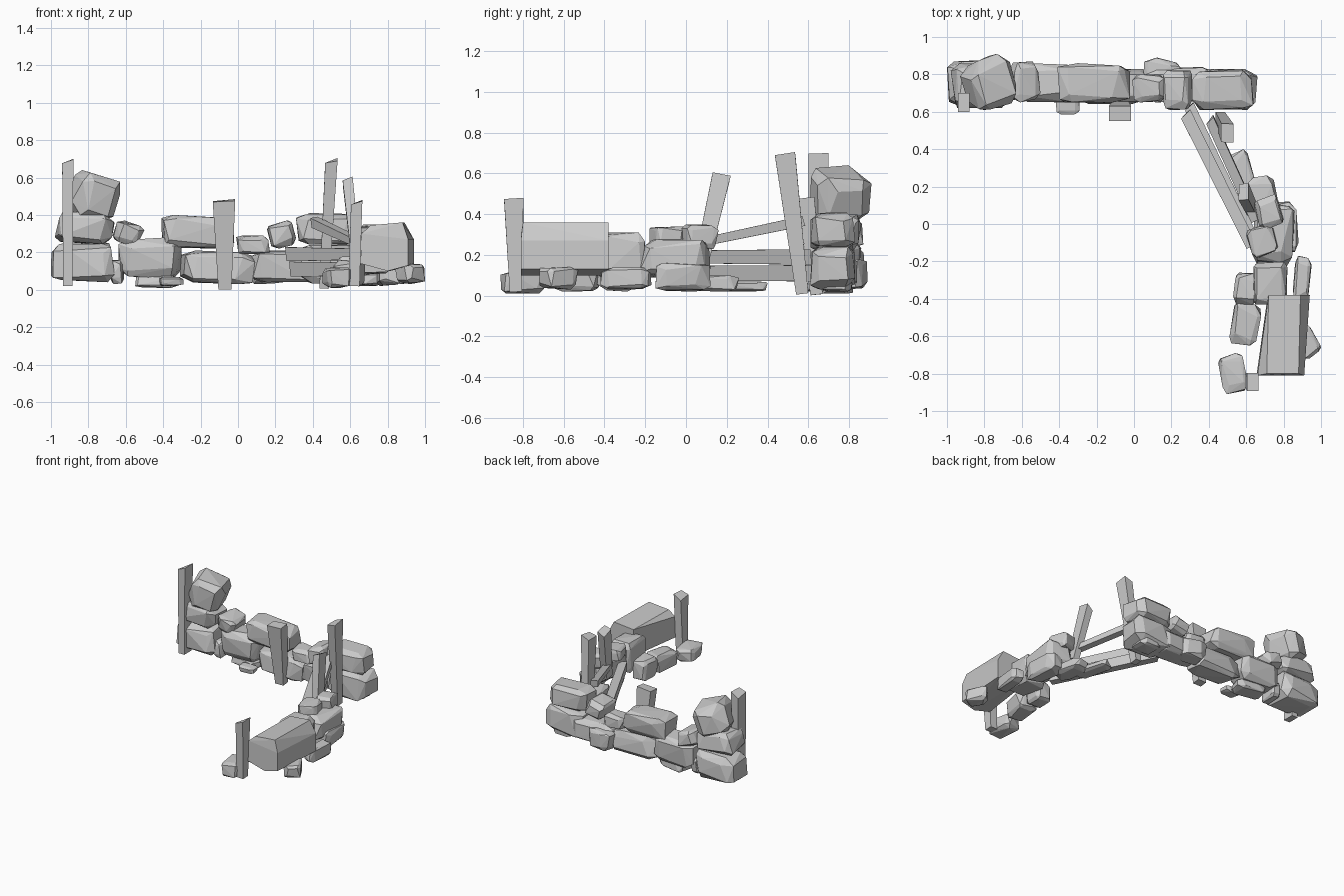
import bpy, bmesh, random
from mathutils import Vector, Euler
random.seed(7)


def finish(bm, name):
    bmesh.ops.recalc_face_normals(bm, faces=bm.faces)
    me = bpy.data.meshes.new(name)
    bm.to_mesh(me)
    bm.free()
    ob = bpy.data.objects.new(name, me)
    bpy.context.collection.objects.link(ob)
    return ob


def hull(name, pts):
    bm = bmesh.new()
    for p in pts:
        bm.verts.new(p)
    res = bmesh.ops.convex_hull(bm, input=bm.verts)
    junk = {g for g in res["geom_interior"] + res["geom_unused"]
            if isinstance(g, bmesh.types.BMVert)}
    bmesh.ops.delete(bm, geom=list(junk), context='VERTS')
    return finish(bm, name)


def stone(name, x0, x1, y0, y1, z0, z1, yaw=0.0, chip=0.42, rough=0.2, pitch=0.0):
    """Faceted stone: hull of a jittered chamfered box, fitted to its bounds."""
    pts = []
    for sx in (-1, 1):
        for sy in (-1, 1):
            for sz in (-1, 1):
                for axis in range(3):
                    p = Vector((sx, sy, sz))
                    for a in range(3):
                        cut = 0 if a == axis else chip * random.uniform(0.4, 1.2)
                        p[a] *= 1 - cut + random.uniform(-rough, rough) * 0.5
                    pts.append(p)
    rot = Euler((0, pitch, yaw)).to_matrix()
    half = Vector((x1 - x0, y1 - y0, z1 - z0)) / 2
    pts = [rot @ Vector([p[a] * half[a] for a in range(3)]) for p in pts]
    lo = [min(p[a] for p in pts) for a in range(3)]
    hi = [max(p[a] for p in pts) for a in range(3)]
    target = ((x0, x1), (y0, y1), (z0, z1))
    return hull(name, [[t[0] + (p[a] - lo[a]) / (hi[a] - lo[a]) * (t[1] - t[0])
                        for a, t in enumerate(target)] for p in pts])


def timber(name, p, q, w0, w1, d0, d1, side=(1, 0, 0), tip=0.04):
    """Rough squared timber from p to q, with a split, slanted far end."""
    p, q = Vector(p), Vector(q)
    axis = (q - p).normalized()
    u = Vector(side)
    u = (u - axis * u.dot(axis)).normalized()
    v = axis.cross(u)
    bm = bmesh.new()
    rings = []
    for c, w, d, slant in ((p, w0, d0, 0), (q, w1, d1, tip)):
        rings.append([bm.verts.new(c + u * a * w / 2 + v * b * d / 2 - axis * slant * k)
                      for a, b, k in ((-1, -1, 0.6), (1, -1, 0.1), (1, 1, 0), (-1, 1, 1))])
    for i in range(4):
        r, s = rings
        bm.faces.new((r[i], r[(i + 1) % 4], s[(i + 1) % 4], s[i]))
    bm.faces.new(rings[0])
    bm.faces.new(rings[-1])
    return finish(bm, name)


# Back wall, lower course
stone("back_wall_base_1", -1.00, -0.66, 0.62, 0.88, 0.04, 0.25)
stone("back_wall_base_2", -0.64, -0.30, 0.65, 0.86, 0.06, 0.28)
stone("back_wall_base_3", -0.31, 0.09, 0.64, 0.83, 0.03, 0.21, pitch=0.05)
stone("back_wall_base_4", 0.06, 0.44, 0.65, 0.84, 0.04, 0.21)
stone("back_wall_base_5", 0.33, 0.66, 0.61, 0.83, 0.03, 0.24)
# Back wall, upper courses
stone("back_wall_mid_left", -0.98, -0.66, 0.62, 0.86, 0.24, 0.42, pitch=0.06)
stone("back_wall_top_left", -0.93, -0.63, 0.61, 0.91, 0.36, 0.64, 0.3, 0.5, pitch=0.35)
stone("back_wall_upper_1", -0.67, -0.50, 0.65, 0.87, 0.23, 0.37, pitch=0.35)
stone("back_wall_upper_2", -0.41, -0.02, 0.65, 0.86, 0.22, 0.40, pitch=0.05)
stone("back_wall_upper_3", -0.01, 0.17, 0.65, 0.80, 0.19, 0.29)
stone("back_wall_upper_4", 0.155, 0.31, 0.61, 0.82, 0.22, 0.37, pitch=-0.3)
stone("back_wall_upper_5", 0.31, 0.64, 0.61, 0.83, 0.24, 0.41)
# Rubble at the foot of the back wall
for i, b in enumerate([(-0.68, -0.61, 0.66, 0.82, 0.03, 0.16),
                       (-0.55, -0.31, 0.66, 0.82, 0.01, 0.08),
                       (-0.42, -0.29, 0.585, 0.68, 0.02, 0.07),
                       (0.05, 0.25, 0.74, 0.89, 0.03, 0.18),
                       (0.43, 0.60, 0.66, 0.82, 0.02, 0.10)]):
    stone(f"back_rubble_{i + 1}", *b, random.uniform(-0.3, 0.3))

# Side wall: large prismatic block, then the smaller stones
front = [(0.655, 0.14), (0.66, 0.30), (0.71, 0.345), (0.88, 0.36), (0.93, 0.27), (0.93, 0.13), (0.80, 0.10)]
hull("side_wall_large_block",
     [(x - 0.02 if x > 0.9 else x, -0.80 if z > 0.32 else -0.81, z) for x, z in front]
     + [(x + (0.06 if x < 0.7 else 0.01), -0.38, z) for x, z in front])
stone("side_wall_block_2", 0.64, 0.82, -0.43, -0.20, 0.08, 0.31, 0, 0.3)
stone("side_wall_block_3", 0.63, 0.86, -0.23, 0.12, 0.09, 0.275, -0.1)
stone("side_wall_top_1", 0.60, 0.77, -0.18, 0.00, 0.25, 0.34, 0.3)
stone("side_wall_top_2", 0.64, 0.80, -0.03, 0.16, 0.23, 0.35, 0.3)
# Rubble along the side wall
for i, b in enumerate([(0.45, 0.61, -0.91, -0.69, 0.01, 0.12, 0.2),
                       (0.51, 0.68, -0.65, -0.42, 0.02, 0.16, -0.2),
                       (0.53, 0.66, -0.44, -0.26, 0.02, 0.18, -0.1),
                       (0.84, 1.00, -0.72, -0.53, 0.03, 0.14, 0.6),
                       (0.85, 0.95, -0.42, -0.17, 0.03, 0.14, -0.1),
                       (0.74, 0.88, -0.15, 0.12, 0.02, 0.16, 0.1),
                       (0.60, 0.78, 0.00, 0.26, 0.02, 0.10, 0.2),
                       (0.51, 0.66, 0.12, 0.40, 0.02, 0.07, 0.4)]):
    stone(f"side_rubble_{i + 1}", *b)

# Upright stakes
timber("left_stake", (-0.91, 0.645, 0.02), (-0.91, 0.65, 0.70), 0.05, 0.06, 0.09, 0.10)
timber("middle_stake", (-0.07, 0.64, 0.005), (-0.075, 0.59, 0.48), 0.07, 0.12, 0.06, 0.08, tip=0.01)
timber("corner_stake", (0.46, 0.57, 0.01), (0.50, 0.485, 0.70), 0.05, 0.065, 0.06, 0.10, tip=0.03)
timber("side_stake", (0.63, 0.08, 0.18), (0.585, 0.175, 0.595), 0.05, 0.055, 0.07, 0.09, tip=0.03)
timber("front_stake", (0.62, -0.835, 0.02), (0.635, -0.845, 0.48), 0.06, 0.06, 0.06, 0.095)

# Fallen rails bridging the gap between the walls
timber("lower_rail", (0.66, -0.13, 0.11), (0.29, 0.64, 0.11), 0.06, 0.06, 0.07, 0.08)
timber("middle_rail", (0.63, -0.12, 0.19), (0.27, 0.60, 0.19), 0.06, 0.065, 0.06, 0.075)
timber("upper_rail", (0.65, 0.02, 0.25), (0.40, 0.57, 0.365), 0.05, 0.05, 0.04, 0.05)
